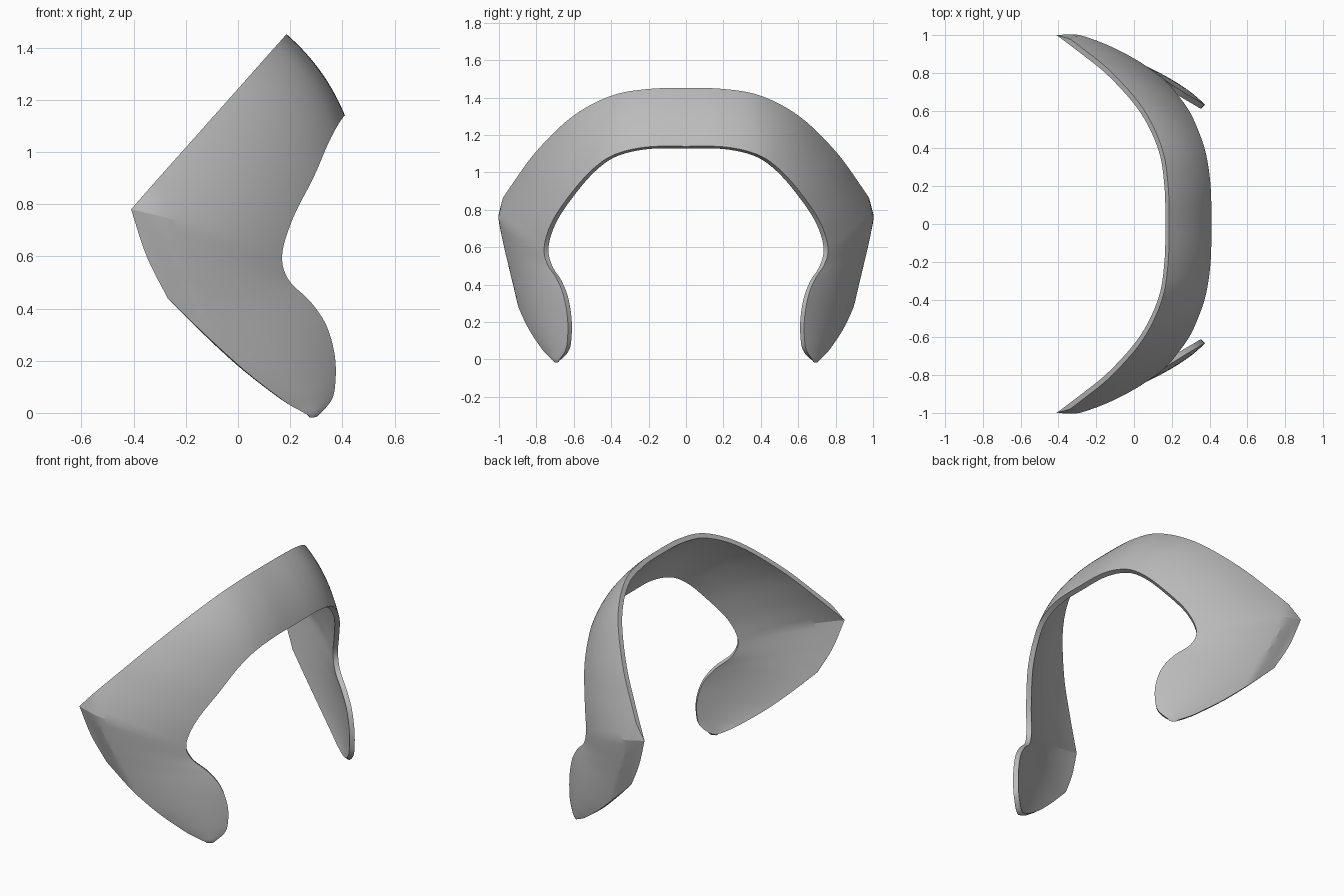
import bpy
import bmesh
from mathutils import Vector

cube = bpy.data.objects.get("Cube")
if cube:
    bpy.data.objects.remove(cube)

THICK = 0.03
STEPS = 6       # spans between neighbouring sections
ACROSS = 26     # spans across the band
BULGE = 0.06    # crown of each section relative to its width

# Inner face of one half: rear rim (top edge, bevelled end, bottom edge)
top_rim = [(.166, 0, 1.429), (.161, .2, 1.423), (.13, .39, 1.388),
           (.034, .59, 1.28), (-.126, .775, 1.10), (-.277, .9, .93), (-.41, 1, .78)]
end_rim = [(-.41, 1, .78), (-.35, .968, .6), (-.27, .93, .44)]
low_rim = [(-.27, .93, .44), (-.13, .875, .30), (0, .82, .18),
           (.12, .76, .085), (.2, .715, .03), (.275, .672, 0)]
# Front rim, from the crown down around the rounded lobe
front_rim = [(.382, 0, 1.128), (.378, .2, 1.125), (.355, .36, 1.09), (.32, .47, 1.02),
             (.27, .58, .90), (.19, .69, .74), (.15, .735, .60), (.18, .715, .50),
             (.26, .665, .42), (.32, .63, .33), (.35, .612, .22), (.352, .612, .12),
             (.335, .625, .05), (.275, .672, 0)]


def spline(points, before=None, after=None):
    """Smooth curve through points; ghost points steer the ends."""
    p = [Vector(q) for q in points]
    p.insert(0, Vector(before) if before else 2 * p[0] - p[1])
    p.append(Vector(after) if after else 2 * p[-1] - p[-2])
    out = []
    for i in range(1, len(p) - 2):
        a, b, c, d = p[i - 1:i + 3]
        for k in range(STEPS):
            t = k / STEPS
            out.append(b + (c - a) * t / 2 + (2 * a - 5 * b + 4 * c - d) * t * t / 2
                       + (3 * b - a - 3 * c + d) * t ** 3 / 2)
    return out + [p[-2]]


def mirrored(q):
    return Vector((q[0], -q[1], q[2]))


rear = (spline(top_rim, before=mirrored(top_rim[1]))[:-1] + spline(end_rim)[:-1]
        + spline(low_rim, after=front_rim[-2]))
front = spline(front_rim, before=mirrored(front_rim[1]), after=low_rim[-2])

# Crowned sections between the two rims
mids = [(a + b) / 2 for a, b in zip(rear, front)]
sections = []
for i, (a, b) in enumerate(zip(rear, front)):
    along = mids[min(i + 1, len(mids) - 1)] - mids[max(i - 1, 0)]
    if i == 0:
        along = Vector((0, 1, 0))
    out = (b - a).cross(along).normalized() * (b - a).length * BULGE
    sections.append([a.lerp(b, j / ACROSS) + out * 4 * (j / ACROSS) * (1 - j / ACROSS)
                     for j in range(ACROSS + 1)])
full = [[mirrored(q) for q in s] for s in reversed(sections[1:])] + sections

# Inner sheet
bm = bmesh.new()
grid = [[bm.verts.new(q) for q in s] for s in full]
for s, t in zip(grid, grid[1:]):
    for j in range(ACROSS):
        bm.faces.new((s[j], s[j + 1], t[j + 1], t[j]))
bmesh.ops.remove_doubles(bm, verts=bm.verts[:], dist=0.0005)
bm.normal_update()


def thickness(co):
    """Full thickness, tapering to a sharp edge at the bevelled ends."""
    d = .924 * (co.x + .41) + .38 * (co.z - .78)
    return THICK * max(0, min(1, d / .085))


# Outer sheet and rim wall
faces = bm.faces[:]
rim = [e for e in bm.edges if e.is_boundary]
rim_loops = [(e.link_loops[0].vert, e.link_loops[0].link_loop_next.vert) for e in rim]
sign = 1 if sum(f.normal.x * f.calc_area() for f in faces) > 0 else -1
outer = {v: bm.verts.new(v.co + v.normal * sign * thickness(v.co)) for v in bm.verts[:]}
for f in faces:
    bm.faces.new([outer[v] for v in reversed(f.verts)])
for a, b in rim_loops:
    bm.faces.new((b, a, outer[a], outer[b]))
bmesh.ops.remove_doubles(bm, verts=bm.verts[:], dist=0.0005)
bmesh.ops.recalc_face_normals(bm, faces=bm.faces[:])

mesh = bpy.data.meshes.new("curved_band")
bm.to_mesh(mesh)
bm.free()
band = bpy.data.objects.new("curved_band", mesh)
bpy.context.collection.objects.link(band)

# Plain grey
grey = bpy.data.materials.new("plain_grey")
grey.use_nodes = True
colour = (0.5, 0.5, 0.5, 1)
grey.diffuse_color = colour
next(n for n in grey.node_tree.nodes
     if n.type == 'BSDF_PRINCIPLED').inputs["Base Color"].default_value = colour
mesh.materials.append(grey)

bpy.ops.object.select_all(action='DESELECT')
band.select_set(True)
bpy.context.view_layer.objects.active = band
bpy.ops.object.shade_smooth_by_angle(angle=0.3)
